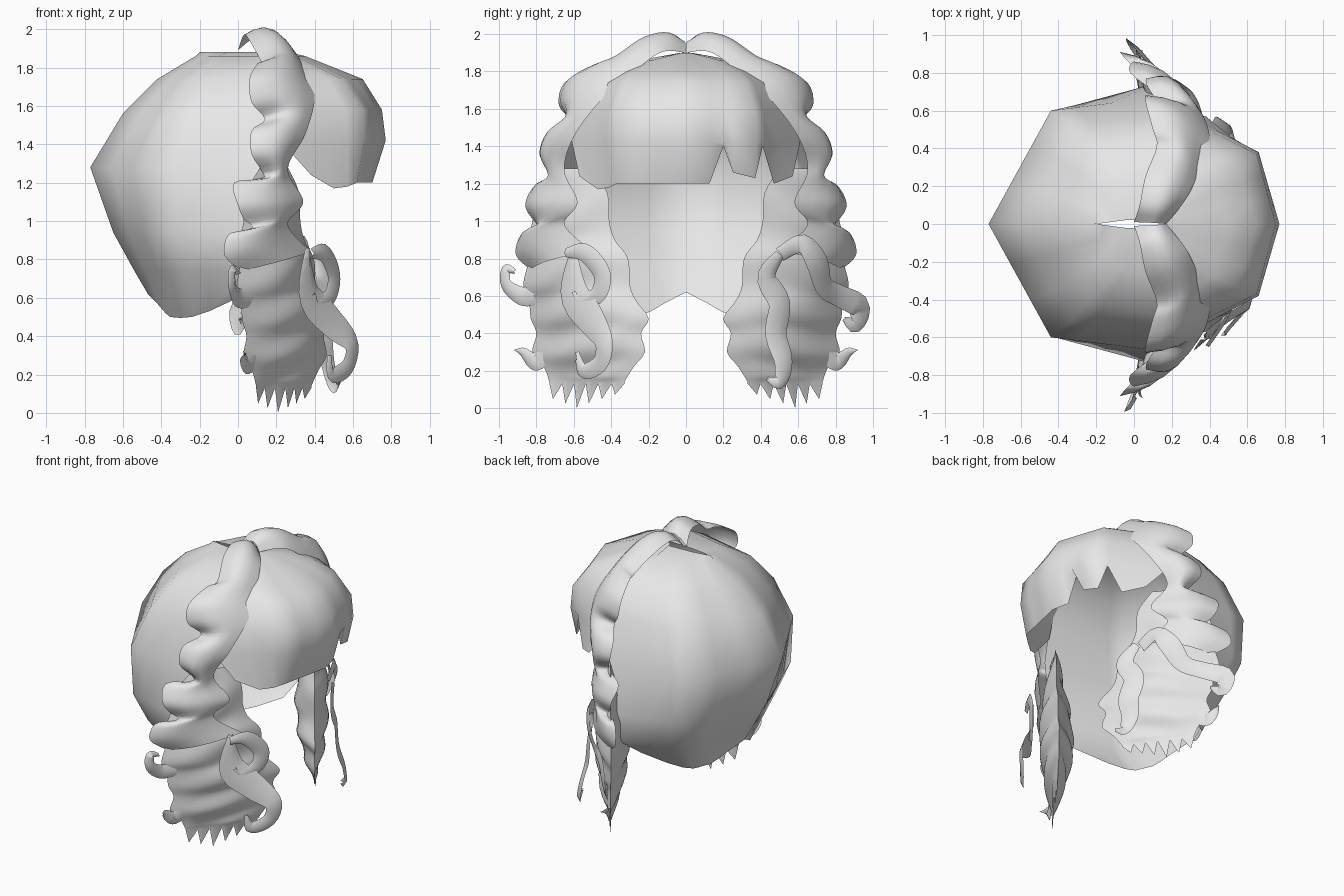
import bpy, math
from mathutils import Vector

old = bpy.data.objects.get("Cube")
if old:
    bpy.data.objects.remove(old, do_unlink=True)

mat = bpy.data.materials.new("light grey hair")
mat.use_nodes = True
grey = (0.8, 0.8, 0.8, 1)
mat.diffuse_color = grey
mat.node_tree.nodes["Principled BSDF"].inputs["Base Color"].default_value = grey


def grid(name, rows, side=1):
    """Smooth sheet through rows of points; side -1 mirrors it in y."""
    n = len(rows[0])
    verts = [(p[0], p[1] * side, p[2]) for row in rows for p in row]
    faces = []
    for i in range(len(rows) - 1):
        for j in range(n - 1):
            a = i * n + j
            f = (a, a + 1, a + n + 1, a + n)
            faces.append(f if side > 0 else f[::-1])
    mesh = bpy.data.meshes.new(name)
    mesh.from_pydata(verts, [], faces)
    mesh.validate()
    mesh.materials.append(mat)
    mesh.shade_smooth()
    obj = bpy.data.objects.new(name, mesh)
    bpy.context.collection.objects.link(obj)
    return obj


def spline(points, count):
    """Sample a smooth curve through the points."""
    pts = [Vector(p) for p in points]
    out = []
    for k in range(count):
        t = k / (count - 1) * (len(pts) - 1)
        i = min(int(t), len(pts) - 2)
        t -= i
        a, b, c, d = (pts[max(0, min(len(pts) - 1, i + o))] for o in (-1, 0, 1, 2))
        out.append(b + (c - a) * t / 2 + (a - b * 2.5 + c * 2 - d / 2) * t * t
                   + (b * 1.5 - c * 1.5 + (d - a) / 2) * t ** 3)
    return out


# Faceted shells: each level is (z, middle x, corner x, corner y, side x, side y)
HALF = (0, .17, .27, .34, .5, .6, .75, 1)
COLS = [-t for t in HALF[:0:-1]] + list(HALF)


def shell(name, levels, hem):
    rows = []
    for k, (z, x0, xm, ym, xs, ys) in enumerate(levels):
        row = []
        for c, t in enumerate(COLS):
            u = abs(t) * 2
            if u <= 1:
                x, y = x0 + (xm - x0) * u, ym * u
            else:
                x, y = xm + (xs - xm) * (u - 1), ym + (ys - ym) * (u - 1)
            last = k == len(levels) - 1
            row.append((x, math.copysign(y, t), hem[c] if last else z))
        rows.append(row)
    return grid(name, rows)


# Back of the hair
half_hem = [.62, .56, .52, .5, .495, .5, .53, .6]
shell("back_cap", [
    (1.88, -.2, -.05, .02, .15, .03),
    (1.86, -.22, -.1, .22, .17, .28),
    (1.74, -.42, -.24, .4, .2, .5),
    (1.56, -.6, -.34, .52, .22, .6),
    (1.28, -.77, -.44, .6, .2, .68),
    (.94, -.65, -.42, .6, .1, .74),
    (.74, -.54, -.36, .52, .06, .7),
    (.6, -.47, -.3, .34, 0, .52)], half_hem[:0:-1] + half_hem)

# Fringe over the forehead, notched on its left
shell("fringe", [
    (1.9, .17, .16, .02, .1, .03),
    (1.86, .35, .3, .18, .1, .25),
    (1.8, .5, .42, .28, .14, .4),
    (1.74, .65, .54, .33, .17, .5),
    (1.58, .75, .65, .37, .2, .59),
    (1.42, .77, .66, .38, .22, .61),
    (1.2, .7, .62, .37, .38, .57)],
    [1.24, 1.17, 1.18, 1.2] + [1.2] * 5 + [1.4, 1.26, 1.23, 1.4, 1.2, 1.24])

# Scalloped strands from the parting down each side
OUTER = [(0, .01, 1.89), (.03, .1, 1.97), (.06, .25, 1.94), (.12, .41, 1.83),
         (.1, .5, 1.82), (.06, .65, 1.74), (.07, .68, 1.62), (.14, .62, 1.53),
         (.07, .73, 1.47), (.07, .77, 1.35), (.13, .69, 1.23), (-.02, .8, 1.2),
         (0, .86, 1.08), (.04, .79, .96), (-.05, .88, .93), (-.07, .91, .82),
         (.02, .83, .74)]
INNER = [(.17, 0, 1.9), (.28, .14, 1.9), (.36, .32, 1.76), (.4, .46, 1.64),
         (.35, .6, 1.45), (.26, .65, 1.27), (.34, .58, 1.1), (.26, .65, .98),
         (.38, .5, .84)]


def side_strand(name, side):
    rows = []
    for a, b in zip(spline(OUTER, 65), spline(INNER, 65)):
        row = []
        for k in range(6):
            u = k / 5
            p = a.lerp(b, u)
            out = Vector((.2, p.y, max(0, p.z - 1.3))).normalized()
            row.append(p + out * .07 * math.sin(math.pi * u))
        rows.append(row)
    grid(name, rows, side)


# Hanging locks: two bulging sheets on a diagonal plane with ragged tips
ALONG = Vector((-.58, .81, 0))
NORMAL = Vector((.81, .58, 0))
LOCK = [(1.28, .7, .5), (1.15, .8, .42), (1, .82, .41), (.9, .85, .38),
        (.8, .84, .31), (.66, .87, .3), (.58, .84, .27), (.48, .83, .2),
        (.4, .8, .24), (.3, .82, .22), (.22, .76, .28), (.14, .73, .33)]


def hanging_lock(name, side, bulge):
    rows = []
    edge = spline(LOCK, 45)
    for i, (z, yo, yi) in enumerate(edge):
        f = i / (len(edge) - 1)
        row = []
        for k in range(13):
            u = k / 12
            y = yo + (yi - yo) * u
            ripple = .012 * math.sin(f * 30 + u * 5)
            d = (bulge * math.sin(math.pi * f) ** .7 + ripple) * math.sin(math.pi * u)
            row.append(Vector((.62 - .72 * y, y, z)) + NORMAL * d)
        rows.append(row)
    tips = []
    for k, p in enumerate(rows[-1]):
        drop = (.14 - abs(k - 5) * .012) if k % 2 else .01
        tips.append(p + Vector((0, 0, -drop)) + ALONG * (.02 if k % 2 else 0))
    rows.append(tips)
    grid(name, rows, side)


# Loose curls: flat tapering ribbons, each point is (x, y, z, width)
def curl(name, side, points):
    path = spline([p[:3] for p in points], 28)
    wide = spline([(p[3], 0, 0) for p in points], 28)
    rows = []
    for i, p in enumerate(path):
        tangent = path[min(i + 1, 27)] - path[max(i - 1, 0)]
        across = tangent.cross(NORMAL).normalized() * max(wide[i].x, .01) / 2
        rows.append([p - across, p + NORMAL * .02, p + across])
    grid(name, rows, side)


TAIL = [(.36, .6, .86, .03), (.37, .6, .62, .18), (.48, .51, .48, .18),
        (.59, .44, .36, .12), (.57, .46, .24, .1), (.49, .55, .2, .08),
        (.47, .58, .3, .02)]
RING = [(.38, .64, .83, .05), (.45, .54, .83, .1), (.5, .45, .72, .11),
        (.48, .47, .61, .1), (.41, .56, .57, .06), (.39, .6, .62, .02)]
HOOK = [(.06, .8, .6, .1), (0, .88, .6, .1), (-.03, .96, .66, .07),
        (-.03, .96, .74, .06), (0, .91, .73, .02)]
LOW_HOOK = [(.1, .72, .34, .12), (.05, .8, .25, .1), (.02, .87, .3, .05),
            (.03, .91, .31, .01)]
WAVE = [(.36, .5, .82, .08), (.33, .62, .88, .1), (.28, .7, .78, .14),
        (.2, .74, .65, .12), (.1, .82, .6, .12), (0, .93, .54, .13),
        (0, .9, .45, .1), (.04, .84, .48, .02)]
INNER_WAVE = [(.4, .5, .82, .06), (.44, .43, .7, .12), (.42, .5, .56, .14),
              (.45, .48, .4, .14), (.47, .52, .25, .12), (.5, .5, .14, .08),
              (.52, .43, .16, .02)]

for label, side in (("right", -1), ("left", 1)):
    side_strand(label + "_side_strand", side)
    hanging_lock(label + "_lock_outer", side, .09)
    hanging_lock(label + "_lock_inner", side, -.12)
    curl(label + "_low_hook", side, LOW_HOOK)
    curl(label + "_ring_curl" if side < 0 else label + "_wave_curl", side,
         RING if side < 0 else WAVE)
    curl(label + "_tail_curl", side, TAIL if side < 0 else INNER_WAVE)
curl("right_outer_hook", -1, HOOK)
